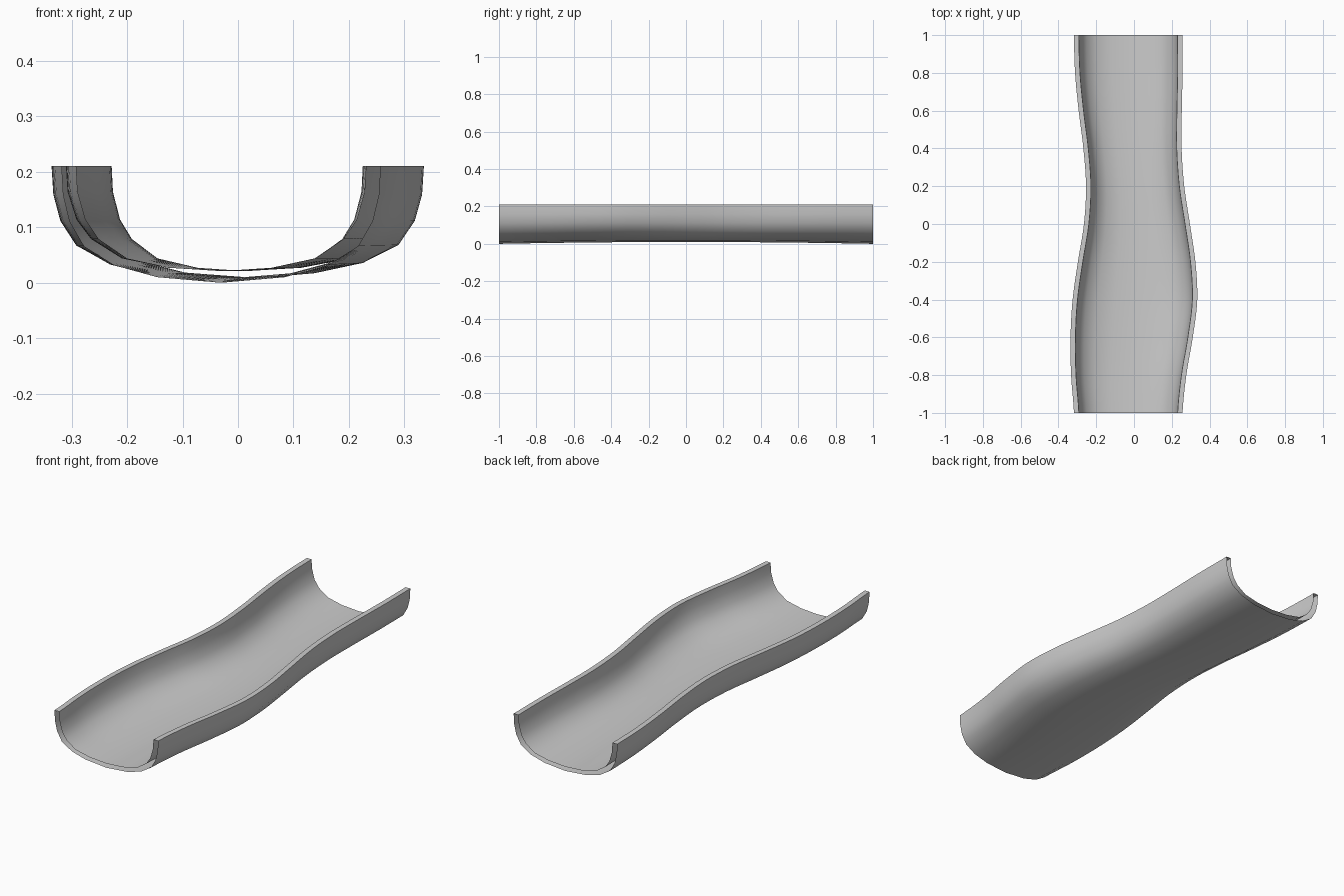
import bpy, bmesh, math

if "Cube" in bpy.data.objects:
    bpy.data.objects.remove(bpy.data.objects["Cube"])

# Outer rim edge positions (left, right) at even stations from y = -1 to 1
LEFT = [-.318, -.333, -.336, -.325, -.297, -.265, -.254, -.268, -.293, -.312, -.318]
RIGHT = [.257, .277, .311, .335, .325, .296, .266, .252, .253, .257, .256]
WALL = 0.026
ROWS = 50

# Half cross-sections: (fraction of half width, height), rim down to the middle
OUTER = [(1, .212), (.99, .16), (.95, .112), (.86, .067), (.665, .032), (.40, .011), (0, .001)]
INNER = [(1, .212), (.99, .165), (.935, .115), (.845, .08), (.65, .045), (.35, .028), (0, .022)]


def sample(vals, t):
    """Smooth Catmull-Rom lookup, t from 0 to 1."""
    n = len(vals) - 1
    i = min(int(t * n), n - 1)
    f = t * n - i
    b, c = vals[i], vals[i + 1]
    a = vals[i - 1] if i > 0 else b
    d = vals[i + 2] if i + 2 <= n else c
    return b + .5 * f * (c - a + f * (2*a - 5*b + 4*c - d + f * (3*(b - c) + d - a)))


def full(half):
    """Mirror a half section into a left-to-right section."""
    return [(-u, z) for u, z in half] + [(u, z) for u, z in half[-2::-1]]


bm = bmesh.new()
rings = []
for r in range(ROWS + 1):
    t = r / ROWS
    y = 2 * t - 1
    lx, rx = sample(LEFT, t), sample(RIGHT, t)
    mid, hw = (lx + rx) / 2, (rx - lx) / 2
    lift = 0.010 * (1 - y * y)  # underside arches slightly mid-length
    ring = [bm.verts.new((mid + u * hw, y, z + lift * (1 - u * u))) for u, z in full(OUTER)]
    ring += [bm.verts.new((mid + u * (hw - WALL), y, z)) for u, z in reversed(full(INNER))]
    rings.append(ring)

# Hollow double skin, joined along the rims and open at both ends
n = len(rings[0])
for a, b in zip(rings, rings[1:]):
    for i in range(n):
        j = (i + 1) % n
        bm.faces.new((a[i], a[j], b[j], b[i]))
bmesh.ops.recalc_face_normals(bm, faces=bm.faces)

# Rest the underside on z = 0
low = min(v.co.z for v in bm.verts)
bmesh.ops.translate(bm, verts=bm.verts, vec=(0, 0, -low))

mesh = bpy.data.meshes.new("curved_channel")
bm.to_mesh(mesh)
bm.free()
channel = bpy.data.objects.new("curved_channel", mesh)
bpy.context.collection.objects.link(channel)
bpy.context.view_layer.objects.active = channel
channel.select_set(True)
bpy.ops.object.shade_smooth_by_angle(angle=math.radians(40))
